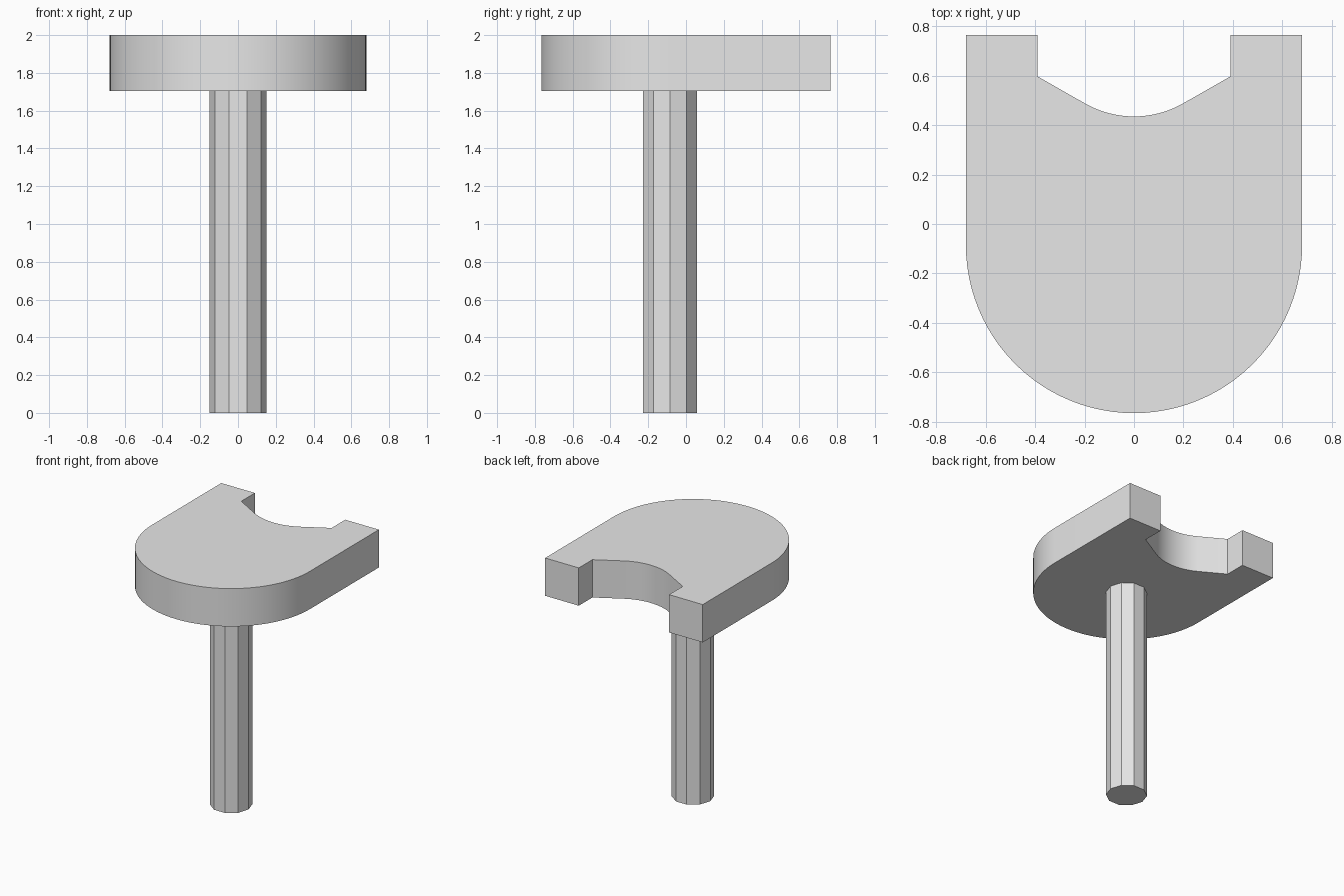
import bpy, bmesh
from math import sin, cos, pi, radians

cube = bpy.data.objects.get("Cube")
if cube:
    bpy.data.objects.remove(cube, do_unlink=True)

grey = bpy.data.materials.new("light_grey")
grey.use_nodes = True
grey.diffuse_color = (0.8, 0.8, 0.8, 1)
grey.node_tree.nodes["Principled BSDF"].inputs["Base Color"].default_value = (0.8, 0.8, 0.8, 1)

AXIS_Y = -0.085    # shared centre of the post and the rounded front
PLATE_Z = 1.705
TOP_Z = 2.0


def arc(cx, cy, radius, start, end, steps):
    """Points along an arc, angles in degrees."""
    angles = [radians(start + (end - start) * i / steps) for i in range(steps + 1)]
    return [(cx + radius * cos(a), cy + radius * sin(a)) for a in angles]


def prism(name, outline, z0, z1):
    """Extrude a closed counter-clockwise outline upwards."""
    bm = bmesh.new()
    base = bm.faces.new([bm.verts.new((x, y, z0)) for x, y in outline])
    top = bmesh.ops.extrude_face_region(bm, geom=[base], use_keep_orig=True)
    verts = [v for v in top["geom"] if isinstance(v, bmesh.types.BMVert)]
    bmesh.ops.translate(bm, verts=verts, vec=(0, 0, z1 - z0))
    bmesh.ops.recalc_face_normals(bm, faces=bm.faces)
    mesh = bpy.data.meshes.new(name)
    bm.to_mesh(mesh)
    bm.free()
    mesh.materials.append(grey)
    obj = bpy.data.objects.new(name, mesh)
    bpy.context.collection.objects.link(obj)
    return obj


# Plate: rounded front, two rear prongs, curved notch between them
half_width, back = 0.68, 0.765
inner, notch_y = 0.39, 0.597
outline = arc(0, AXIS_Y, half_width, 180, 360, 48)
outline += [(half_width, back), (inner, back), (inner, notch_y)]
outline += arc(0, 0.835, 0.4, 300, 240, 16)
outline += [(-inner, notch_y), (-inner, back), (-half_width, back)]
plate = prism("top_plate", outline, PLATE_Z, TOP_Z)

bpy.ops.object.select_all(action="DESELECT")
plate.select_set(True)
bpy.context.view_layer.objects.active = plate
bpy.ops.object.shade_smooth_by_angle(angle=radians(25))

# Post: flat ten-sided column
prism("post", arc(0, AXIS_Y, 0.15, 0, 324, 9), 0, PLATE_Z)
